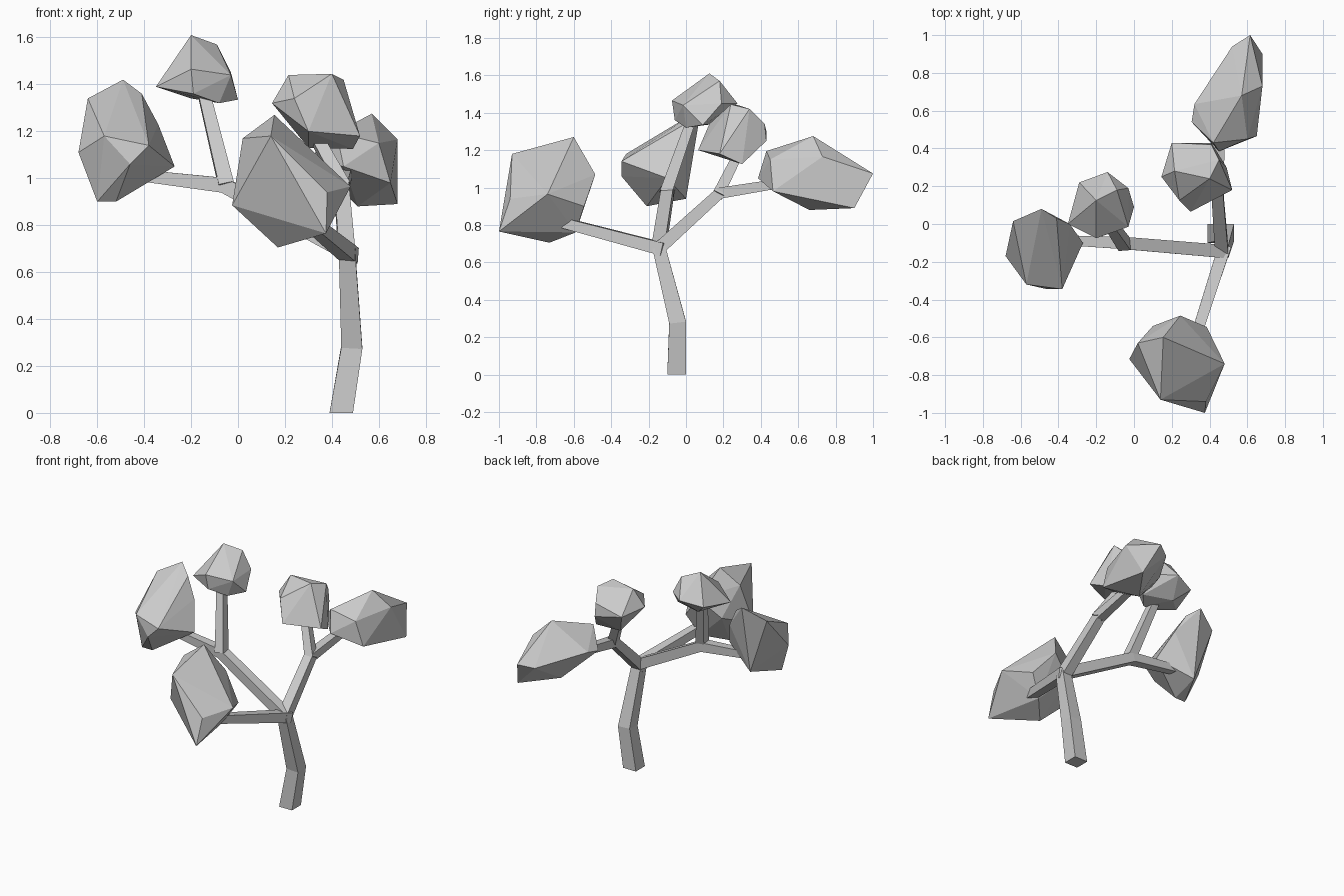
import bpy, bmesh
from mathutils import Vector


def make_object(name, bm):
    bmesh.ops.recalc_face_normals(bm, faces=bm.faces)
    mesh = bpy.data.meshes.new(name)
    bm.to_mesh(mesh)
    bm.free()
    obj = bpy.data.objects.new(name, mesh)
    bpy.context.collection.objects.link(obj)
    return obj


def limb(name, path, widths, side, flat_start=False):
    """Square tapering tube along a path; side steers the cross-section."""
    bm = bmesh.new()
    pts = [Vector(p) for p in path]
    rings = []
    for i, (p, w) in enumerate(zip(pts, widths)):
        t = Vector()
        if i > 0:
            t += (p - pts[i - 1]).normalized()
        if i < len(pts) - 1:
            t += (pts[i + 1] - p).normalized()
        if flat_start and i == 0:
            t = Vector((0, 0, 1))
        t.normalize()
        u = Vector(side).cross(t).normalized() * w / 2
        v = t.cross(u).normalized() * w / 2
        rings.append([bm.verts.new(p + a * u + b * v)
                      for a, b in ((-1, -1), (1, -1), (1, 1), (-1, 1))])
    for r, s in zip(rings, rings[1:]):
        for k in range(4):
            bm.faces.new((r[k], r[(k + 1) % 4], s[(k + 1) % 4], s[k]))
    bm.faces.new(rings[0])
    bm.faces.new(rings[-1])
    return make_object(name, bm)


def foliage(name, *corners):
    """Faceted leaf clump: convex hull around a few corners."""
    bm = bmesh.new()
    for c in corners:
        bm.verts.new(c)
    res = bmesh.ops.convex_hull(bm, input=bm.verts)
    loose = [g for g in res["geom_interior"] if isinstance(g, bmesh.types.BMVert)]
    bmesh.ops.delete(bm, geom=loose, context='VERTS')
    return make_object(name, bm)


# Trunk and branches
X, Z = (1, 0, 0), (0, 0, 1)
fork = (0.465, -0.145, 0.68)
limb("trunk", [(0.44, -0.05, 0), (0.485, -0.045, 0.28), fork],
     [0.1, 0.09, 0.07], X, flat_start=True)
limb("front_branch", [(0.48, -0.12, 0.67), (0.31, -0.65, 0.81)], [0.068, 0.055], Z)
limb("left_branch", [(0.475, -0.145, 0.68), (-0.06, -0.1, 0.97), (-0.4, -0.085, 1.01)],
     [0.07, 0.065, 0.05], Z)
limb("left_upper_twig", [(-0.05, -0.11, 0.97), (-0.15, 0.035, 1.38)], [0.065, 0.05], X)
limb("back_branch", [(0.465, -0.15, 0.67), (0.44, 0.18, 0.97), (0.46, 0.52, 1.025)],
     [0.07, 0.062, 0.05], X)
limb("back_upper_twig", [(0.45, 0.17, 0.96), (0.33, 0.28, 1.18)], [0.06, 0.05], X)

# Leaf clumps
foliage("left_foliage",
        (-.49, .08, 1.42), (-.64, .015, 1.34), (-.41, .03, 1.36), (-.34, 0, 1.23),
        (-.27, -.1, 1.05), (-.68, -.17, 1.11), (-.57, -.32, 1.18), (-.46, -.345, 1.06),
        (-.38, -.345, 1.14), (-.6, -.21, .9), (-.52, -.21, .9), (-.5, 0, .94))
foliage("top_foliage",
        (-.2, .125, 1.61), (-.09, .18, 1.57), (-.14, .275, 1.45), (-.29, .22, 1.42),
        (-.35, 0, 1.39), (-.2, -.075, 1.465), (-.19, -.06, 1.36), (-.03, -.015, 1.44),
        (0, .09, 1.335), (-.08, 0, 1.32), (-.03, .19, 1.45), (-.2, .15, 1.34))
foliage("front_foliage",
        (.155, -.6, 1.27), (.02, -.63, 1.17), (-.025, -.715, .885), (.14, -.93, 1.18),
        (.375, -1, .765), (.38, -.94, .94), (.48, -.74, .965), (.245, -.485, 1.07),
        (.385, -.545, .9), (.17, -.73, .705), (.3, -.59, .76), (.1, -.54, .95))
foliage("back_upper_foliage",
        (.4, .24, 1.445), (.215, .28, 1.44), (.45, .34, 1.42), (.145, .25, 1.32),
        (.2, .43, 1.3), (.41, .43, 1.25), (.41, .42, 1.34), (.52, .18, 1.18),
        (.3, .065, 1.2), (.24, .125, 1.34), (.49, .3, 1.125), (.3, .3, 1.13))
foliage("back_foliage",
        (.57, .68, 1.275), (.68, .73, 1.165), (.615, 1, 1.075), (.68, .9, .89),
        (.65, .465, .98), (.42, .43, 1.195), (.305, .54, 1.08), (.32, .635, 1.1),
        (.52, .94, 1.05), (.51, .66, .88), (.45, .385, 1.05), (.6, .45, 1.15))
